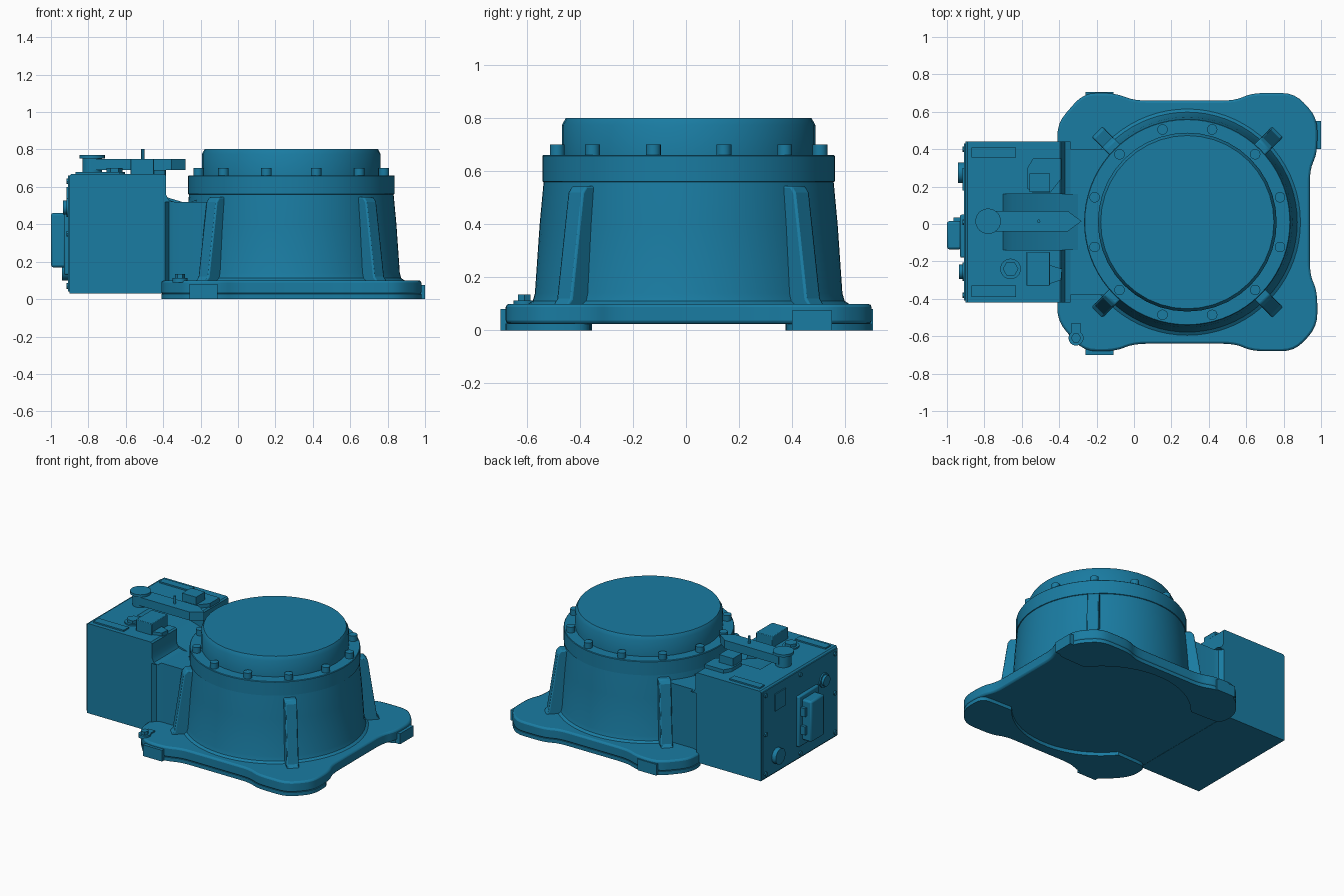
import bpy, bmesh, math
from mathutils import Vector

if "Cube" in bpy.data.objects:
    bpy.data.objects.remove(bpy.data.objects["Cube"])

CX, CY = 0.285, 0.01          # turret axis
MAT = bpy.data.materials.new("blue_paint")
MAT.diffuse_color = (0.01, 0.2, 0.36, 1)
MAT.use_nodes = True
MAT.node_tree.nodes["Principled BSDF"].inputs["Base Color"].default_value = MAT.diffuse_color


def finish(name, bm, bevel=0.0, segs=2):
    bmesh.ops.remove_doubles(bm, verts=bm.verts, dist=1e-5)
    bmesh.ops.recalc_face_normals(bm, faces=bm.faces)
    me = bpy.data.meshes.new(name)
    bm.to_mesh(me)
    bm.free()
    ob = bpy.data.objects.new(name, me)
    bpy.context.collection.objects.link(ob)
    me.materials.append(MAT)
    bpy.ops.object.select_all(action='DESELECT')
    ob.select_set(True)
    bpy.context.view_layer.objects.active = ob
    bpy.ops.object.shade_smooth_by_angle(angle=math.radians(30))
    if bevel:
        m = ob.modifiers.new("edge", 'BEVEL')
        m.width, m.segments, m.limit_method = bevel, segs, 'ANGLE'
        m.angle_limit = math.radians(40)
    return ob


def prism(name, pts, lo, hi, axis='z', bevel=0.0):
    """Extrude a 2D outline along z (xy outline), y (xz outline) or x (yz outline)."""
    put = {'z': lambda a, b, t: (a, b, t),
           'y': lambda a, b, t: (a, t, b),
           'x': lambda a, b, t: (t, a, b)}[axis]
    bm = bmesh.new()
    low = [bm.verts.new(put(a, b, lo)) for a, b in pts]
    top = [bm.verts.new(put(a, b, hi)) for a, b in pts]
    n = len(pts)
    bm.faces.new(low)
    bm.faces.new(top)
    for i in range(n):
        j = (i + 1) % n
        bm.faces.new((low[i], low[j], top[j], top[i]))
    return finish(name, bm, bevel)


def box(name, x0, x1, y0, y1, z0, z1, bevel=0.0):
    return prism(name, [(x0, y0), (x1, y0), (x1, y1), (x0, y1)], z0, z1, bevel=bevel)


def disc(name, a, b, r, lo, hi, axis='z', n=24):
    pts = [(a + r * math.cos(math.tau * i / n), b + r * math.sin(math.tau * i / n)) for i in range(n)]
    return prism(name, pts, lo, hi, axis)


def lathe(name, prof, steps):
    bm = bmesh.new()
    vs = [bm.verts.new((CX + r, CY, z)) for r, z in prof]
    es = [bm.edges.new(p) for p in zip(vs, vs[1:])]
    bmesh.ops.spin(bm, geom=vs + es, cent=(CX, CY, 0), axis=(0, 0, 1),
                   angle=math.tau, steps=steps)
    return finish(name, bm)


def rounded(pts, r, n=4):
    """Round the corners of a closed 2D outline."""
    out = []
    for i, p in enumerate(pts):
        p, a, b = Vector(p), Vector(pts[i - 1]), Vector(pts[(i + 1) % len(pts)])
        s = p + (a - p).normalized() * min(r, 0.45 * (a - p).length)
        e = p + (b - p).normalized() * min(r, 0.45 * (b - p).length)
        for k in range(n + 1):
            t = k / n
            out.append(tuple(s * (1 - t) ** 2 + p * 2 * t * (1 - t) + e * t * t))
    return out


# Base plate with lobed corners
half = [(-0.41, 0.53), (-0.27, 0.69), (-0.1, 0.69), (0, 0.65), (0.54, 0.65),
        (0.63, 0.69), (0.86, 0.69), (0.98, 0.56), (0.98, 0.37), (0.94, 0.28)]
outline = [(x, CY + y) for x, y in half] + [(x, CY - y) for x, y in reversed(half)]
prism("base_plate", rounded(outline, 0.07), 0.025, 0.1, bevel=0.012)

# Foot strips below the plate, leaving a round recess and an open channel
arc = [(0.58 * math.cos(math.radians(a)), 0.58 * math.sin(math.radians(a))) for a in range(39, 142, 6)]
foot = rounded([(-0.41, 0.37)] + half[:8] + [(0.98, 0.37)], 0.07)
foot = [p for p in foot if p[1] >= 0.37 - 1e-6]
for side, s in (("back", 1), ("front", -1)):
    pts = foot + [(CX + x, y) for x, y in arc]
    prism("foot_strip_" + side, [(x, CY + s * y) for x, y in pts], 0, 0.026)

# Machined locating pads on the plate edge
box("pad_front", -0.26, -0.11, -0.7, -0.64, 0, 0.08)
box("pad_back", -0.26, -0.11, 0.64, 0.705, 0, 0.08)
box("pad_right", 0.93, 1.0, 0.4, 0.55, 0, 0.075)

# Round housing, flange and turret cap
lathe("housing", [(0, 0.09), (0.605, 0.09), (0.605, 0.1), (0.588, 0.112), (0.58, 0.14),
                  (0.562, 0.4), (0.547, 0.56), (0.552, 0.562), (0.552, 0.658),
                  (0.548, 0.662), (0, 0.662)], 72)
lathe("turret_cap", [(0, 0.65), (0.478, 0.65), (0.478, 0.775), (0.463, 0.802), (0, 0.802)], 40)
for k in range(12):
    a = math.radians(15 + 30 * k)
    disc(f"flange_bolt_{k}", CX + 0.513 * math.cos(a), CY + 0.513 * math.sin(a), 0.028, 0.655, 0.702, n=16)

# Four diagonal ribs
for k in range(4):
    rib = prism(f"rib_{k}", [(0.45, 0.09), (0.69, 0.09), (0.665, 0.12), (0.605, 0.52),
                             (0.585, 0.545), (0.45, 0.545)], -0.04, 0.04, 'y', bevel=0.008)
    rib.location = (CX, CY, 0)
    rib.rotation_euler.z = math.radians(45 + 90 * k)

# Rear connection box with neck into the housing
hw = [(0.1, 0.39), (-0.34, 0.39), (-0.37, 0.4), (-0.39, 0.43), (-0.9, 0.43)]
prism("box_lower", [(x, CY + y) for x, y in hw] + [(x, CY - y) for x, y in reversed(hw)], 0.03, 0.52)
shoulder = [(-0.9, 0.52), (-0.9, 0.66), (-0.89, 0.67), (-0.395, 0.67), (-0.385, 0.66),
            (-0.385, 0.56), (-0.37, 0.53), (-0.34, 0.52)]
prism("box_shoulder_front", shoulder, -0.42, -0.14, 'y')
prism("box_shoulder_back", shoulder, 0.16, 0.44, 'y')
prism("box_saddle", [(-0.9, 0.52), (-0.9, 0.66), (-0.89, 0.67), (-0.7, 0.67), (-0.65, 0.63),
                     (-0.4, 0.55), (-0.3, 0.52)], -0.14, 0.16, 'y')
prism("neck_fillet", [(-0.25, 0.52), (-0.22, 0.53), (-0.2, 0.56), (-0.1, 0.56), (-0.1, 0.52)], -0.2, 0.22, 'y')

# Rear panel with screws, connectors and window
box("rear_panel", -0.908, -0.895, -0.41, 0.43, 0.04, 0.66)
for i, y in enumerate((-0.38, 0.01, 0.4)):
    for j, z in enumerate((0.07, 0.35, 0.63)):
        if i != 1 or j != 1:
            disc(f"panel_screw_{i}{j}", y, z, 0.015, -0.918, -0.9, 'x', 12)
box("main_connector_base", -0.93, -0.9, -0.18, 0.05, 0.13, 0.49, 0.008)
box("main_connector", -1.0, -0.92, -0.135, 0.015, 0.17, 0.46, 0.012)
for i, z in enumerate((0.22, 0.35)):
    box(f"connector_latch_{i}", -0.965, -0.92, 0.0, 0.035, z, z + 0.06)
disc("round_connector", 0.275, 0.155, 0.055, -0.94, -0.9, 'x')
disc("small_connector", -0.255, 0.49, 0.038, -0.935, -0.9, 'x')
disc("small_connector_rim", -0.255, 0.49, 0.05, -0.918, -0.9, 'x')
box("panel_window", -0.916, -0.9, 0.18, 0.3, 0.48, 0.6)

# Items on top of the box
box("top_strip_back", -0.87, -0.63, 0.355, 0.41, 0.66, 0.68)
box("top_strip_front", -0.87, -0.63, -0.39, -0.33, 0.66, 0.68)
prism("top_block_back", [(-0.39, 0.35), (-0.54, 0.35), (-0.57, 0.3), (-0.57, 0.19),
                         (-0.54, 0.165), (-0.45, 0.165), (-0.39, 0.24)], 0.66, 0.695)
box("top_block_back_upper", -0.56, -0.45, 0.17, 0.27, 0.69, 0.75)
box("top_block_front", -0.575, -0.45, -0.33, -0.15, 0.66, 0.75, 0.004)
prism("top_bracket_front", [(-0.45, -0.32), (-0.39, -0.3), (-0.385, -0.24), (-0.45, -0.22)], 0.66, 0.69)
disc("top_plug_rim", -0.66, -0.24, 0.055, 0.66, 0.68)
disc("top_plug", -0.66, -0.24, 0.042, 0.66, 0.7, n=6)

# Cable arm reaching to the turret
disc("arm_column", -0.78, 0.015, 0.052, 0.66, 0.76)
disc("arm_cap", -0.78, 0.015, 0.068, 0.752, 0.77)
prism("cable_arm", [(-0.78, -0.04), (-0.355, -0.04), (-0.28, 0.015), (-0.355, 0.07), (-0.78, 0.07)], 0.69, 0.75)
disc("arm_post", -0.51, 0.015, 0.009, 0.74, 0.802, n=12)

# Grounding stud on the plate
disc("ground_stud", -0.31, -0.61, 0.04, 0.09, 0.113)
disc("ground_nut", -0.31, -0.61, 0.027, 0.1, 0.135, n=6)
box("ground_lug", -0.335, -0.285, -0.6, -0.53, 0.09, 0.11)
